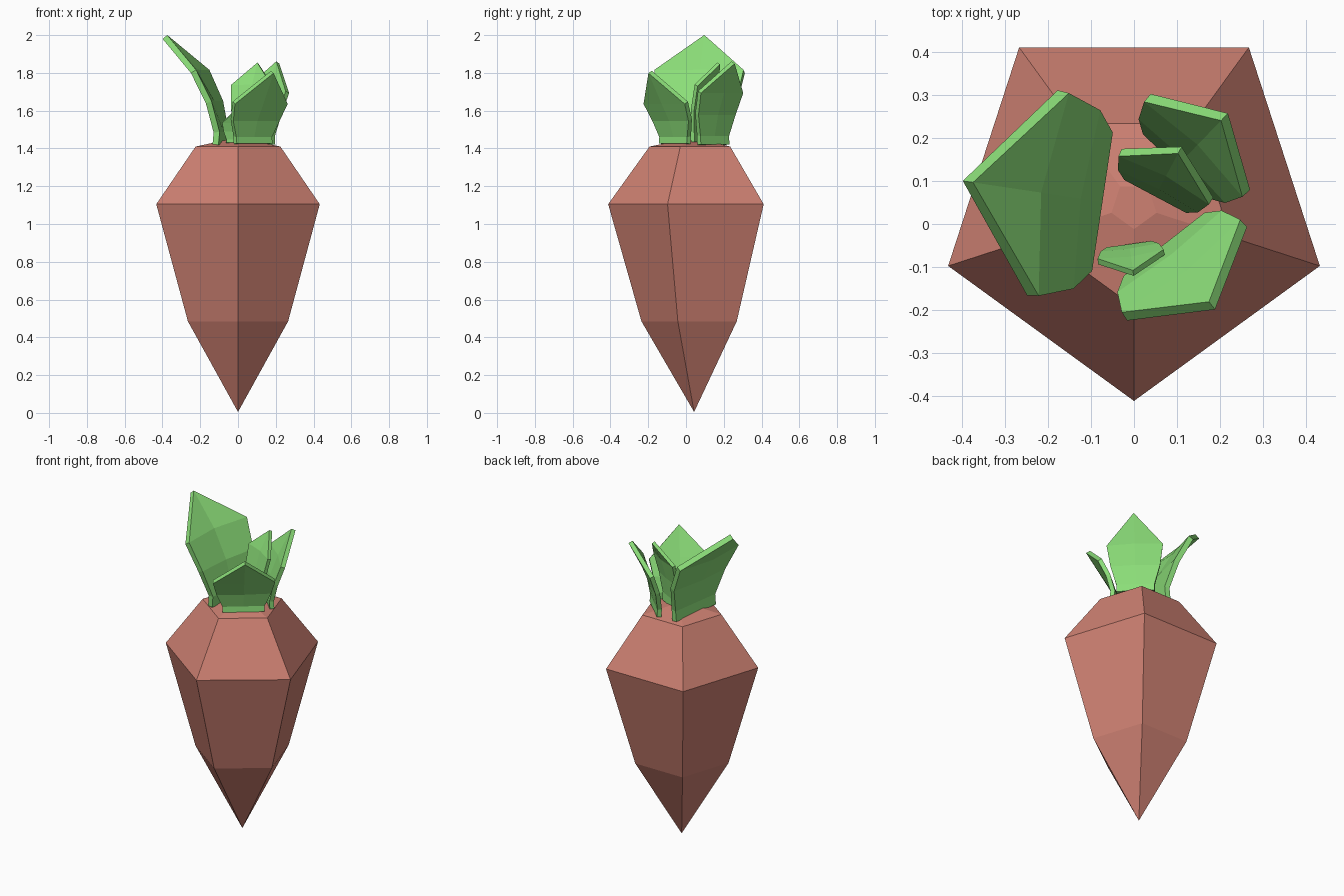
import bpy, math
from mathutils import Vector

if "Cube" in bpy.data.objects:
    bpy.data.objects.remove(bpy.data.objects["Cube"])


def material(name, color):
    m = bpy.data.materials.new(name)
    m.diffuse_color = (*color, 1)
    m.use_nodes = True
    m.node_tree.nodes["Principled BSDF"].inputs["Base Color"].default_value = m.diffuse_color
    return m


def make_object(name, verts, faces, mat):
    me = bpy.data.meshes.new(name)
    me.from_pydata(verts, [], faces)
    me.materials.append(mat)
    ob = bpy.data.objects.new(name, me)
    bpy.context.collection.objects.link(ob)
    return ob


root_mat = material("root_red", (0.62, 0.22, 0.17))
leaf_mat = material("leaf_green", (0.26, 0.73, 0.19))

# Root: five-sided rings stacked over a pointed tip
rings = [(0.279, 0.485), (0.455, 1.105), (0.236, 1.41), (0.055, 1.447)]
CY = 0.043
verts = [(0, CY, 0.005)]
for r, z in rings:
    for i in range(5):
        a = math.radians(-90 + 72 * i)
        verts.append((r * math.cos(a), CY + r * math.sin(a), z))
faces = []
for i in range(5):
    j = (i + 1) % 5
    faces.append((0, 1 + j, 1 + i))
    for k in range(len(rings) - 1):
        b = 1 + 5 * k
        faces.append((b + i, b + j, b + 5 + j, b + 5 + i))
faces.append(tuple(range(len(verts) - 5, len(verts))))
make_object("root", verts, faces, root_mat)


# Leaf: a cupped blade that widens to a shoulder, then comes to a point
def leaf(name, base, azimuth, height, run, half, shoulder, thick):
    a = math.radians(azimuth)
    out = Vector((math.cos(a), math.sin(a), 0))
    side = Vector((-math.sin(a), math.cos(a), 0))
    base = Vector(base)
    # height share of shoulder, half width, outward run, cup of the midrib
    rows = [(0, 0.68, 0.0, 0), (0.17, 0.68, -0.02, 0),
            (0.58, 0.88, 0.10, 0.05), (1, 1.0, 0.36, 0.1)]
    vs = []
    for t, w, o, cup in rows:
        for s in (-1, 0, 1):
            vs.append(base + side * (s * w * half)
                      + out * (run * (o + (cup if s == 0 else 0)))
                      + Vector((0, 0, t * shoulder * height)))
    vs.append(base + out * run + Vector((0, 0, height)))
    fs = []
    for k in range(3):
        for c in range(2):
            p = 3 * k + c
            fs.append((p, p + 1, p + 4, p + 3))
    fs += [(9, 10, 12), (10, 11, 12)]
    ob = make_object(name, vs, fs, leaf_mat)
    mod = ob.modifiers.new("thickness", 'SOLIDIFY')
    mod.thickness = thick
    mod.offset = 0


leaf("large_left_leaf", (-0.095, 0.055, 1.42), 171.5, 0.57, 0.295, 0.24, 0.68, 0.032)
leaf("front_right_leaf", (0.08, -0.06, 1.425), -52, 0.38, 0.165, 0.176, 0.57, 0.026)
leaf("back_right_leaf", (0.11, 0.145, 1.42), 46, 0.435, 0.145, 0.16, 0.64, 0.026)
leaf("inner_back_leaf", (0.055, 0.075, 1.435), 62, 0.415, 0.11, 0.12, 0.72, 0.02)
leaf("small_front_leaf", (-0.01, -0.055, 1.43), -82, 0.18, 0.06, 0.078, 0.6, 0.014)
